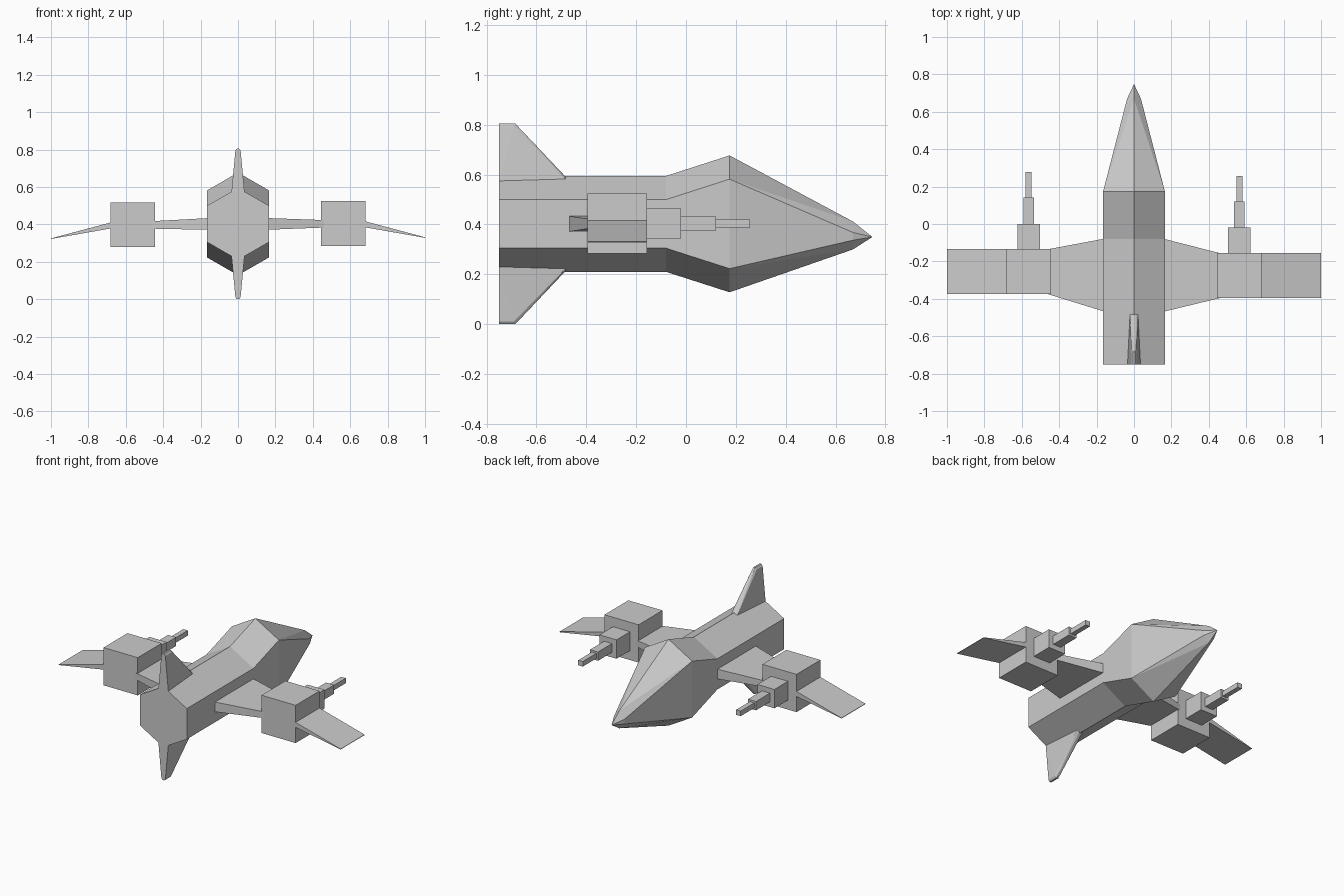
import bpy, bmesh

if "Cube" in bpy.data.objects:
    bpy.data.objects.remove(bpy.data.objects["Cube"])

def finish(bm, name):
    bmesh.ops.recalc_face_normals(bm, faces=bm.faces)
    me = bpy.data.meshes.new(name)
    bm.to_mesh(me)
    bm.free()
    ob = bpy.data.objects.new(name, me)
    bpy.context.collection.objects.link(ob)
    return ob

def hull(name, pts):
    """Convex solid around a few corner points, flat faces merged."""
    bm = bmesh.new()
    for p in pts:
        bm.verts.new(p)
    r = bmesh.ops.convex_hull(bm, input=bm.verts)
    loose = [v for v in bm.verts if not v.link_faces]
    bmesh.ops.delete(bm, geom=loose, context='VERTS')
    bmesh.ops.dissolve_limit(bm, angle_limit=0.01, verts=bm.verts, edges=bm.edges)
    return finish(bm, name)

def box(name, x, y, z):
    return hull(name, [(a, b, c) for a in x for b in y for c in z])

def slab(name, sections):
    """Wing piece from (x, y range, z range) sections."""
    return hull(name, [(x, b, c) for x, y, z in sections for b in y for c in z])

# Fuselage: hexagonal sections (y, half width, top, upper side, lower side, bottom)
bm = bmesh.new()
rings = []
for y, w, t, u, l, b in [(-0.75, 0.165, 0.595, 0.5, 0.305, 0.21),
                         (-0.08, 0.165, 0.595, 0.5, 0.305, 0.21),
                         (0.175, 0.165, 0.677, 0.582, 0.223, 0.128),
                         (0.67, 0.037, 0.412, 0.368, 0.337, 0.3)]:
    rings.append([bm.verts.new((x, y, z)) for x, z in
                  [(0, t), (w, u), (w, l), (0, b), (-w, l), (-w, u)]])
for k in range(3):
    A, B = rings[k], rings[k + 1]
    for i in range(6):
        j = (i + 1) % 6
        if k < 2:
            bm.faces.new((A[i], A[j], B[j], B[i]))
        elif i in (0, 3, 1):
            # nose panels fold along a diagonal, mirrored left to right
            bm.faces.new((A[i], A[j], B[i]))
            bm.faces.new((A[j], B[j], B[i]))
        else:
            bm.faces.new((A[i], A[j], B[j]))
            bm.faces.new((A[i], B[j], B[i]))
bm.faces.new(rings[0])
tip = bm.verts.new((0, 0.748, 0.35))
for i in range(6):
    bm.faces.new((rings[3][i], rings[3][(i + 1) % 6], tip))
finish(bm, "fuselage")

# Tail fins, above and below the hull
fin = [(0.035, -0.75, 0.17), (0.022, -0.475, 0.17), (0.008, -0.465, 0.17),
       (0.014, -0.75, 0.391), (0.014, -0.69, 0.391),
       (0.006, -0.75, 0.4025), (0.006, -0.685, 0.4025)]
for name, s in (("upper_fin", 1), ("lower_fin", -1)):
    hull(name, [(m * x, y, 0.4025 + s * z) for x, y, z in fin for m in (1, -1)])

# Wings, engine pods and stepped guns; the left set sits slightly forward and lower
for side, s, dy, dz in (("right", 1, 0, 0), ("left", -1, 0.021, -0.006)):
    y0, y1, zc = -0.396 + dy, -0.156 + dy, 0.404 + dz
    slab(side + "_inner_wing", [(s * 0.15, (-0.471, -0.077), (0.371, 0.434)),
                                (s * 0.46, (y0, y1), (zc - 0.021, zc + 0.019))])
    box(side + "_pod", (s * 0.443, s * 0.683), (y0, y1), (zc - 0.12, zc + 0.12))
    slab(side + "_outer_wing", [(s * 0.67, (y0, y1), (zc - 0.018, zc + 0.015)),
                                (s * 1.0, (y0, y1), (0.328 + dz, 0.331 + dz))])
    for part, a, b, r in (("gun_base", -0.17, -0.02, 0.06),
                          ("gun_sleeve", -0.03, 0.12, 0.028),
                          ("gun_barrel", 0.11, 0.256, 0.016)):
        box(side + "_" + part, (s * 0.563 - r, s * 0.563 + r),
            (a + dy, b + dy), (zc - r, zc + r))
